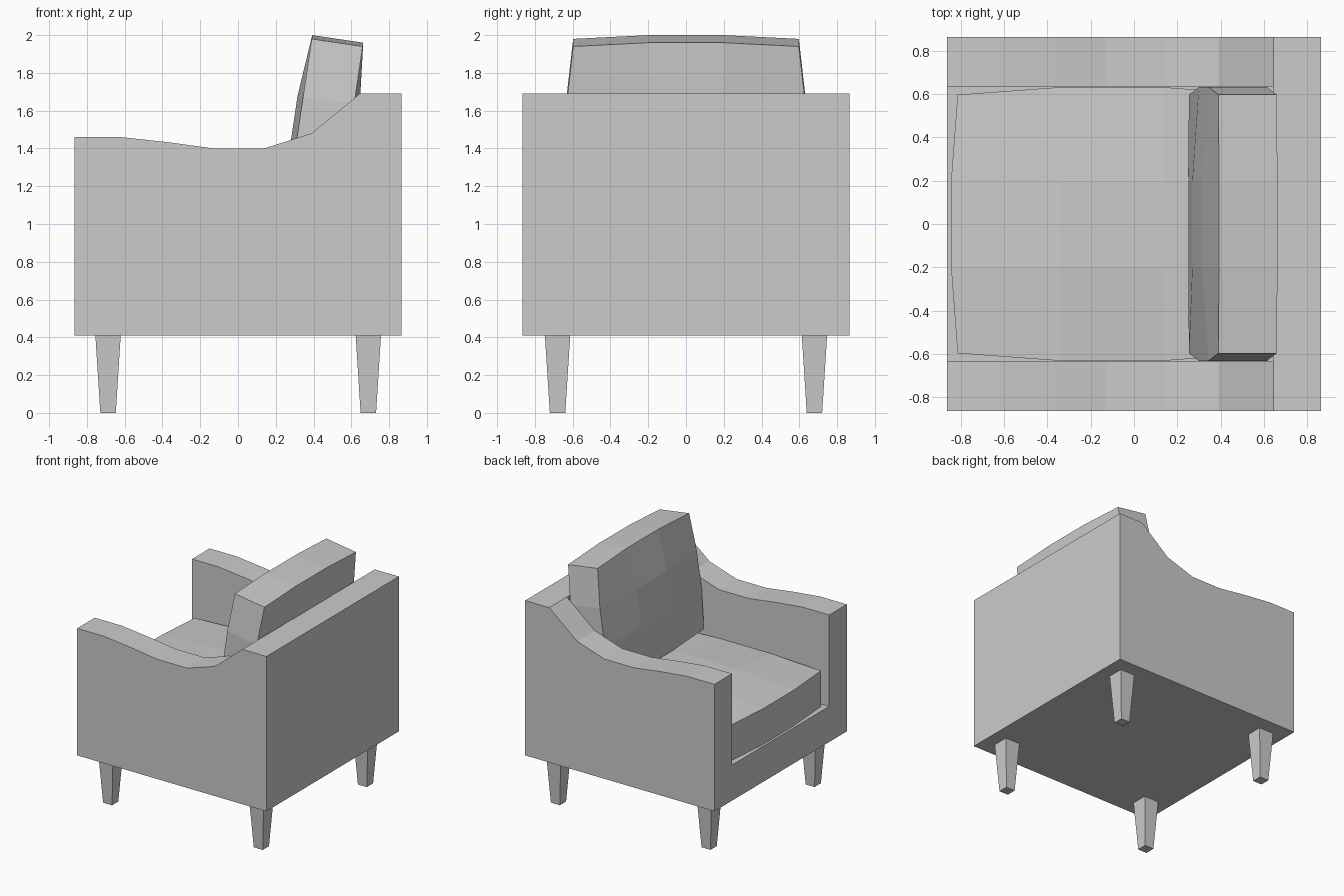
import bpy, bmesh
from mathutils import Vector

if "Cube" in bpy.data.objects:
    bpy.data.objects.remove(bpy.data.objects["Cube"])


def make_object(name, bm):
    bmesh.ops.recalc_face_normals(bm, faces=bm.faces)
    mesh = bpy.data.meshes.new(name)
    bm.to_mesh(mesh)
    bm.free()
    obj = bpy.data.objects.new(name, mesh)
    bpy.context.collection.objects.link(obj)
    return obj


def box(name, lo, hi):
    bm = bmesh.new()
    bmesh.ops.create_cube(bm, size=1)
    for v in bm.verts:
        v.co = Vector([lo[i] + (v.co[i] + 0.5) * (hi[i] - lo[i]) for i in range(3)])
    return make_object(name, bm)


def cushion(name, length, width, thick, bulge_l, bulge_w, puff, place):
    """Two 4x4 grids joined by a rim; edges bow outwards and faces puff up."""
    bm = bmesh.new()
    layers = []
    for side in (0, 1):
        grid = {}
        for i in range(4):
            for j in range(4):
                mid_i, mid_j = i in (1, 2), j in (1, 2)
                a = (i / 3 - 0.5) * length
                b = (j / 3 - 0.5) * width
                if not mid_i and mid_j:
                    a += bulge_l if i else -bulge_l
                if not mid_j and mid_i:
                    b += bulge_w if j else -bulge_w
                c = (side - 0.5) * thick
                if mid_i and mid_j:
                    c += puff[side] * (1 if side else -1)
                grid[i, j] = bm.verts.new(place(a, b, c))
        for i in range(3):
            for j in range(3):
                bm.faces.new((grid[i, j], grid[i + 1, j], grid[i + 1, j + 1], grid[i, j + 1]))
        layers.append(grid)
    rim = ([(i, 0) for i in range(3)] + [(3, j) for j in range(3)]
           + [(i, 3) for i in (3, 2, 1)] + [(0, j) for j in (3, 2, 1)])
    for p, q in zip(rim, rim[1:] + rim[:1]):
        bm.faces.new((layers[0][p], layers[0][q], layers[1][q], layers[1][p]))
    return make_object(name, bm)


# Frame: side profile with swooping arms, extruded across the width
H = 0.865
profile = [(-H, 0.41), (H, 0.41), (H, 1.69), (0.645, 1.69), (0.39, 1.48), (0.14, 1.40),
           (-0.13, 1.40), (-0.37, 1.433), (-0.62, 1.46), (-H, 1.46)]
bm = bmesh.new()
face = bm.faces.new([bm.verts.new((x, -H, z)) for x, z in profile])
ext = bmesh.ops.extrude_face_region(bm, geom=[face])
bmesh.ops.translate(bm, vec=(0, 2 * H, 0),
                    verts=[g for g in ext["geom"] if isinstance(g, bmesh.types.BMVert)])
frame = make_object("frame", bm)

# Hollow out the seat well between the arms
cutter = box("seat_well_cutter", (-1.2, -0.635, 0.705), (0.645, 0.635, 2.2))
cutter.hide_render = True
cut = frame.modifiers.new("seat_well", "BOOLEAN")
cut.operation = "DIFFERENCE"
cut.solver = "EXACT"
cut.object = cutter
bpy.context.view_layer.objects.active = frame
bpy.ops.object.modifier_apply(modifier=cut.name)
bpy.data.objects.remove(cutter)

# Seat cushion, lying flat
cushion("seat_cushion", 1.425, 1.195, 0.295, 0.03, 0.035, (0, 0.035),
        lambda a, b, c: (a - 0.103, b, c + 0.8525))

# Back cushion, leaning back
up = Vector((0.148, 0, 1)).normalized()
back = Vector((1, 0, -0.148)).normalized()
center = Vector((0.457, 0, 1.50))
cushion("back_cushion", 0.93, 1.195, 0.273, 0.02, 0.035, (0.03, 0.03),
        lambda a, b, c: center + up * a + back * c + Vector((0, b, 0)))

# Tapered square legs
for xn, x in (("front", -0.688), ("rear", 0.69)):
    for yn, y in (("left", 0.68), ("right", -0.68)):
        leg = box(f"{xn}_{yn}_leg", (-0.067, -0.067, 0), (0.067, 0.067, 0.41))
        for v in leg.data.vertices:
            if v.co.z < 0.1:
                v.co.x *= 0.61
                v.co.y *= 0.61
        leg.location = (x, y, 0)
